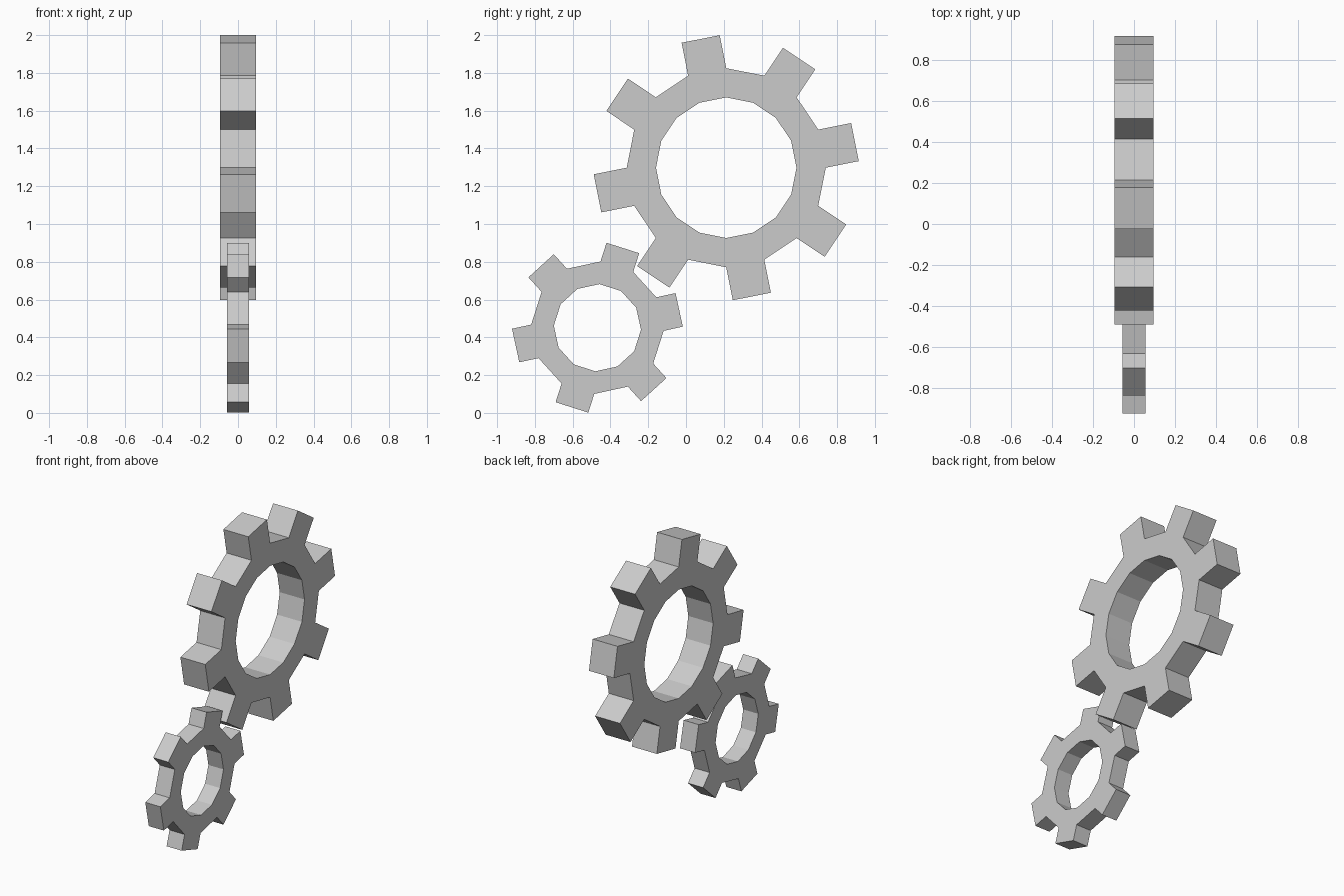
import bpy, bmesh
from math import cos, sin, radians, tau
from mathutils import Vector

if "Cube" in bpy.data.objects:
    bpy.data.objects.remove(bpy.data.objects["Cube"])


def gear(name, centre_y, centre_z, half_width, sides, hole_r, root_r, tooth_len, start):
    """Faceted ring in the YZ plane; every second rim facet is pulled out into a tooth."""
    bm = bmesh.new()

    # Four vertex loops: inner and outer rim on each flat side
    def loop(r, x):
        return [bm.verts.new((x, r * cos(start + tau * i / sides),
                              r * sin(start + tau * i / sides))) for i in range(sides)]

    loops = [loop(hole_r, -half_width), loop(root_r, -half_width),
             loop(root_r, half_width), loop(hole_r, half_width)]

    # Bridge the loops into a closed ring
    rim = []
    for k in range(4):
        a, b = loops[k], loops[(k + 1) % 4]
        for i in range(sides):
            j = (i + 1) % sides
            face = bm.faces.new((a[i], a[j], b[j], b[i]))
            if k == 1 and i % 2 == 0:
                rim.append(face)
    bmesh.ops.recalc_face_normals(bm, faces=bm.faces[:])

    # Teeth
    for face in bmesh.ops.extrude_discrete_faces(bm, faces=rim)["faces"]:
        mid = face.calc_center_median()
        push = Vector((0, mid.y, mid.z)).normalized() * tooth_len
        bmesh.ops.translate(bm, verts=face.verts[:], vec=push)
    bmesh.ops.recalc_face_normals(bm, faces=bm.faces[:])

    mesh = bpy.data.meshes.new(name)
    bm.to_mesh(mesh)
    bm.free()
    obj = bpy.data.objects.new(name, mesh)
    obj.location = (0, centre_y, centre_z)
    bpy.context.collection.objects.link(obj)
    return obj


# Large eight-tooth gear and small six-tooth gear
gear("large_gear", 0.213, 1.298, 0.094, 16, 0.372, 0.527, 0.178, radians(90))
gear("small_gear", -0.469, 0.451, 0.057, 12, 0.231, 0.351, 0.104, radians(57.3))
